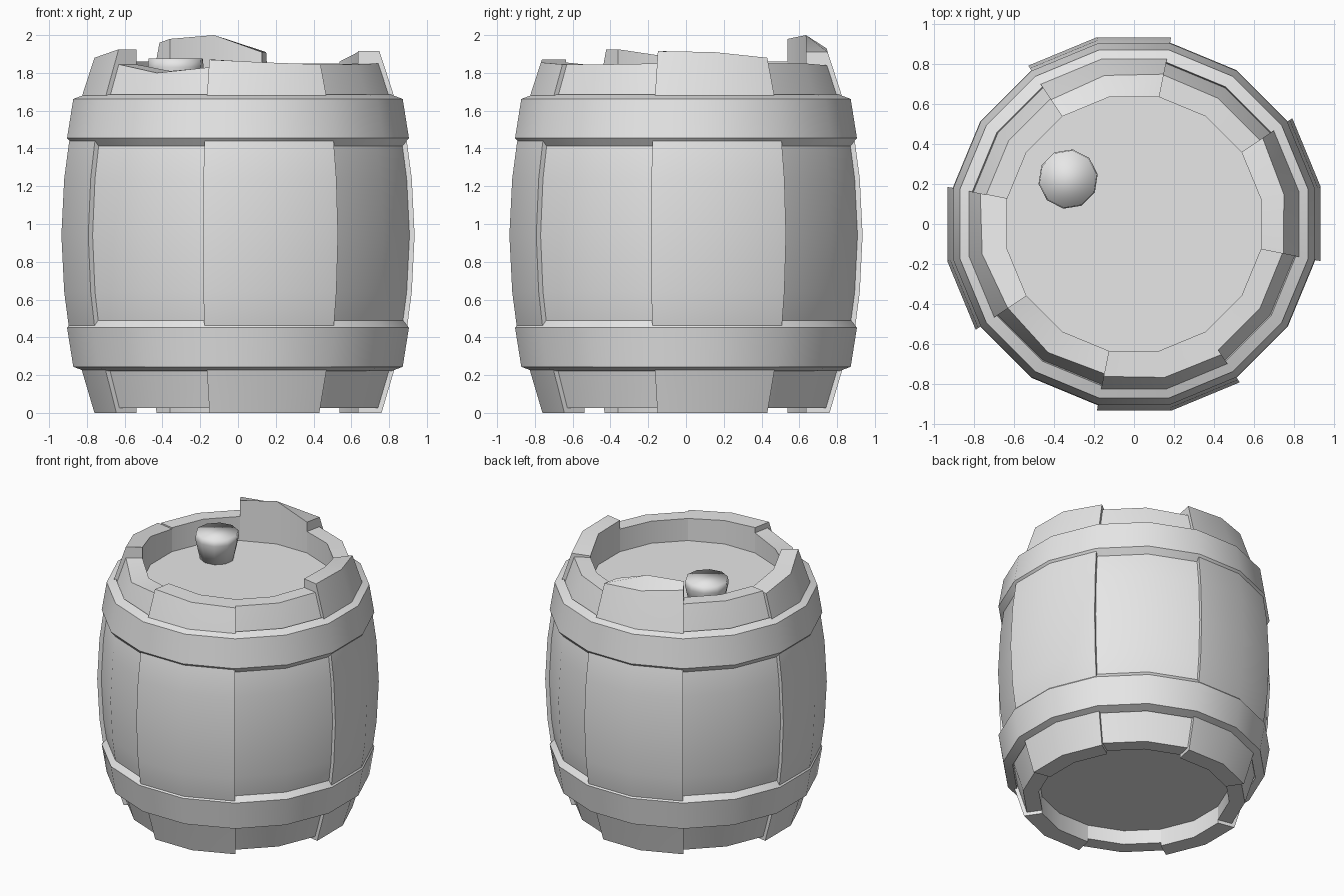
import bpy, bmesh, math

if "Cube" in bpy.data.objects:
    bpy.data.objects.remove(bpy.data.objects["Cube"])

STEP = math.radians(22.5)
START = -STEP / 2
K = 1 / math.cos(STEP / 2)          # flat-to-flat radius -> corner radius

grey = bpy.data.materials.new("plain grey")
grey.diffuse_color = (0.8, 0.8, 0.8, 1)
grey.use_nodes = True
grey.node_tree.nodes["Principled BSDF"].inputs["Base Color"].default_value = grey.diffuse_color


def polar(r, a, z):
    return (r * math.cos(a), r * math.sin(a), z)


def loft(name, rings, closed, smooth=35):
    """Join equal closed sections; wrap round, or cap both ends."""
    bm = bmesh.new()
    vs = [[bm.verts.new(p) for p in ring] for ring in rings]
    n, m = len(vs), len(vs[0])
    for i in range(n if closed else n - 1):
        a, b = vs[i], vs[(i + 1) % n]
        for j in range(m):
            k = (j + 1) % m
            bm.faces.new((a[j], a[k], b[k], b[j]))
    if not closed:
        bm.faces.new(vs[0])
        bm.faces.new(vs[-1])
    bmesh.ops.recalc_face_normals(bm, faces=bm.faces)
    me = bpy.data.meshes.new(name)
    bm.to_mesh(me)
    bm.free()
    me.materials.append(grey)
    ob = bpy.data.objects.new(name, me)
    bpy.context.collection.objects.link(ob)
    bpy.ops.object.select_all(action='DESELECT')
    ob.select_set(True)
    bpy.context.view_layer.objects.active = ob
    if smooth >= 180:
        bpy.ops.object.shade_smooth()
    else:
        bpy.ops.object.shade_smooth_by_angle(angle=math.radians(smooth))
    return ob


# Staves: outer and inner top heights at the three corners of each board
belly = [(0.825, 0.22), (0.895, 0.45), (0.92, 0.64), (0.935, 0.94),
         (0.92, 1.24), (0.895, 1.43), (0.825, 1.68)]
tops = [
    ((1.915, 1.91, 1.88), (1.915, 1.91, 1.86)),     # right
    ((1.85, 1.85, 1.84), (1.85, 1.85, 1.84)),
    ((1.91, 1.93, 1.96), (1.91, 2.00, 1.98)),       # back, tallest
    ((1.86, 1.86, 1.86), (1.86, 1.86, 1.86)),
    ((1.85, 1.88, 1.925), (1.85, 1.89, 1.925)),     # left
    ((1.845, 1.80, 1.83), (1.845, 1.81, 1.83)),
    ((1.87, 1.855, 1.845), (1.87, 1.855, 1.845)),   # front
    ((1.845, 1.845, 1.85), (1.845, 1.845, 1.85)),
]
for s, (outer, inner) in enumerate(tops):
    raised = s % 2 == 0
    drop = 0 if raised else 0.027
    foot = 0.0 if raised else 0.025
    rings = []
    for c in range(3):
        a = START + (2 * s + c) * STEP
        top_r = 0.825 - (outer[c] - 1.68) * 0.325
        prof = [(0.76 + foot * 0.3, foot)] + belly + [(top_r, outer[c])]
        ring = [polar((r - drop) * K, a, z) for r, z in prof]
        ring += [polar(0.635 * K, a, inner[c]), polar(0.635 * K, a, foot)]
        rings.append(ring)
    loft("stave_%d" % (s + 1), rings, False)

# Hoops: one section, mirrored about the belly for the lower one
hoop = [(0.86, 1.40), (0.905, 1.455), (0.872, 1.662), (0.81, 1.685), (0.78, 1.55)]
for name, flip in (("upper_hoop", False), ("lower_hoop", True)):
    sec = [(r, 1.906 - z if flip else z) for r, z in hoop]
    loft(name, [[polar(r * K, START + i * STEP, z) for r, z in sec]
                for i in range(16)], True)

# Recessed end boards
for name, z0, z1 in (("lid", 1.60, 1.68), ("base", 0.13, 0.21)):
    loft(name, [[polar(0.66 * K, START + i * STEP, z) for i in range(16)]
                for z in (z0, z1)], False)

# Tapered bung standing on the lid
bung = loft("bung", [[polar(r, i * math.tau / 10 + 0.16, z) for i in range(10)]
                     for r, z in ((0.115, 1.67), (0.15, 1.83), (0.145, 1.875))],
            False, 180)
bung.location = (-0.33, 0.225, 0)
